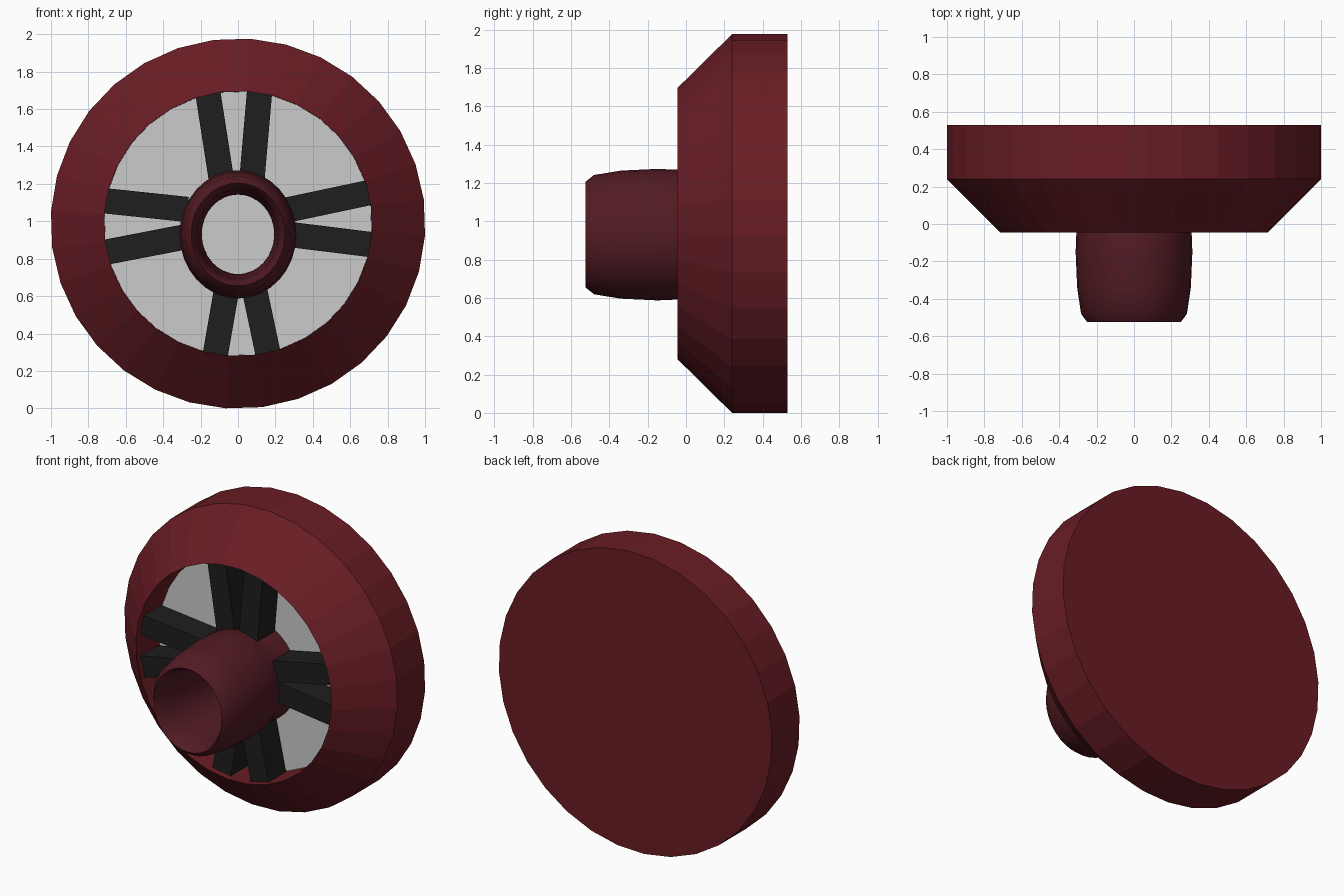
import bpy, bmesh
from math import sin, cos, pi, radians
from mathutils import Vector, Matrix

if "Cube" in bpy.data.objects:
    bpy.data.objects.remove(bpy.data.objects["Cube"])


def material(name, rgb):
    m = bpy.data.materials.new(name)
    m.diffuse_color = (*rgb, 1)
    m.use_nodes = True
    m.node_tree.nodes["Principled BSDF"].inputs["Base Color"].default_value = m.diffuse_color
    return m


RED = material("dark_red", (0.14, 0.012, 0.018))
DARK_RED = material("deep_red", (0.085, 0.011, 0.017))
BLACK = material("black", (0.013, 0.013, 0.013))


def finish(name, bm, mat=None):
    bmesh.ops.recalc_face_normals(bm, faces=bm.faces)
    me = bpy.data.meshes.new(name)
    bm.to_mesh(me)
    bm.free()
    ob = bpy.data.objects.new(name, me)
    bpy.context.collection.objects.link(ob)
    if mat:
        me.materials.append(mat)
    return ob


def lathe(name, profile, sides, cz, sx, sz, mat=None, turn=0.0, loop=False):
    """Spin (y, radius) points around the y axis; open profiles get end caps."""
    bm = bmesh.new()
    rings = []
    for y, r in profile:
        angles = [turn + 2 * pi * i / sides for i in range(sides)]
        rings.append([bm.verts.new((sx * r * cos(a), y, cz + sz * r * sin(a)))
                      for a in angles])
    pairs = list(zip(rings, rings[1:]))
    if loop:
        pairs.append((rings[-1], rings[0]))
    else:
        bm.faces.new(rings[0])
        bm.faces.new(rings[-1])
    for a, b in pairs:
        for i in range(sides):
            j = (i + 1) % sides
            bm.faces.new((a[i], a[j], b[j], b[i]))
    return finish(name, bm, mat)


# Outer rim: flat-shaded, bevelled front, closed back, recessed centre
TURN = radians(-3.75)
lathe("wheel_rim", [(0.53, 1.002), (0.24, 1.002), (-0.045, 0.717), (0.215, 0.717)],
      32, 0.988, 1.0, 0.988, RED, TURN)

# Grey plate at the bottom of the recess
lathe("recess_plate", [(0.195, 0.716), (0.21, 0.716)],
      32, 0.988, 1.0, 0.988, None, TURN)

# Hollow barrel hub, slightly taller than wide
hub = lathe("hub", [(-0.525, 0.275), (-0.48, 0.311), (-0.34, 0.334), (-0.15, 0.343),
                    (-0.03, 0.338), (0.06, 0.315), (0.10, 0.325), (0.20, 0.33),
                    (0.20, 0.213), (-0.10, 0.215), (-0.40, 0.238), (-0.51, 0.262)],
            32, 0.93, 0.91, 1.0, DARK_RED, loop=True)
bpy.context.view_layer.objects.active = hub
hub.select_set(True)
bpy.ops.object.shade_smooth_by_angle(angle=radians(30))

# Four pairs of spokes, each given by inner and outer (x, z)
SPOKES = {
    "top_left": ((-0.09, 1.23), (-0.16, 1.68)),
    "top_right": ((0.075, 1.23), (0.115, 1.69)),
    "right_upper": ((0.27, 1.062), (0.71, 1.155)),
    "right_lower": ((0.28, 0.929), (0.715, 0.875)),
    "left_upper": ((-0.27, 1.063), (-0.715, 1.11)),
    "left_lower": ((-0.27, 0.919), (-0.705, 0.835)),
    "bottom_left": ((-0.06, 0.64), (-0.12, 0.295)),
    "bottom_right": ((0.087, 0.64), (0.16, 0.295)),
}
for side, (inner, outer) in SPOKES.items():
    p, q = Vector((inner[0], 0.09, inner[1])), Vector((outer[0], 0.09, outer[1]))
    d = (q - p).normalized()
    q = q + d * 0.02
    rot = Matrix((d, (0, 1, 0), d.cross(Vector((0, 1, 0))))).transposed().to_4x4()
    bm = bmesh.new()
    bmesh.ops.create_cube(bm, size=1)
    bmesh.ops.scale(bm, vec=((q - p).length, 0.18, 0.135), verts=bm.verts)
    bmesh.ops.transform(bm, matrix=Matrix.Translation((p + q) / 2) @ rot, verts=bm.verts)
    finish("spoke_" + side, bm, BLACK)
